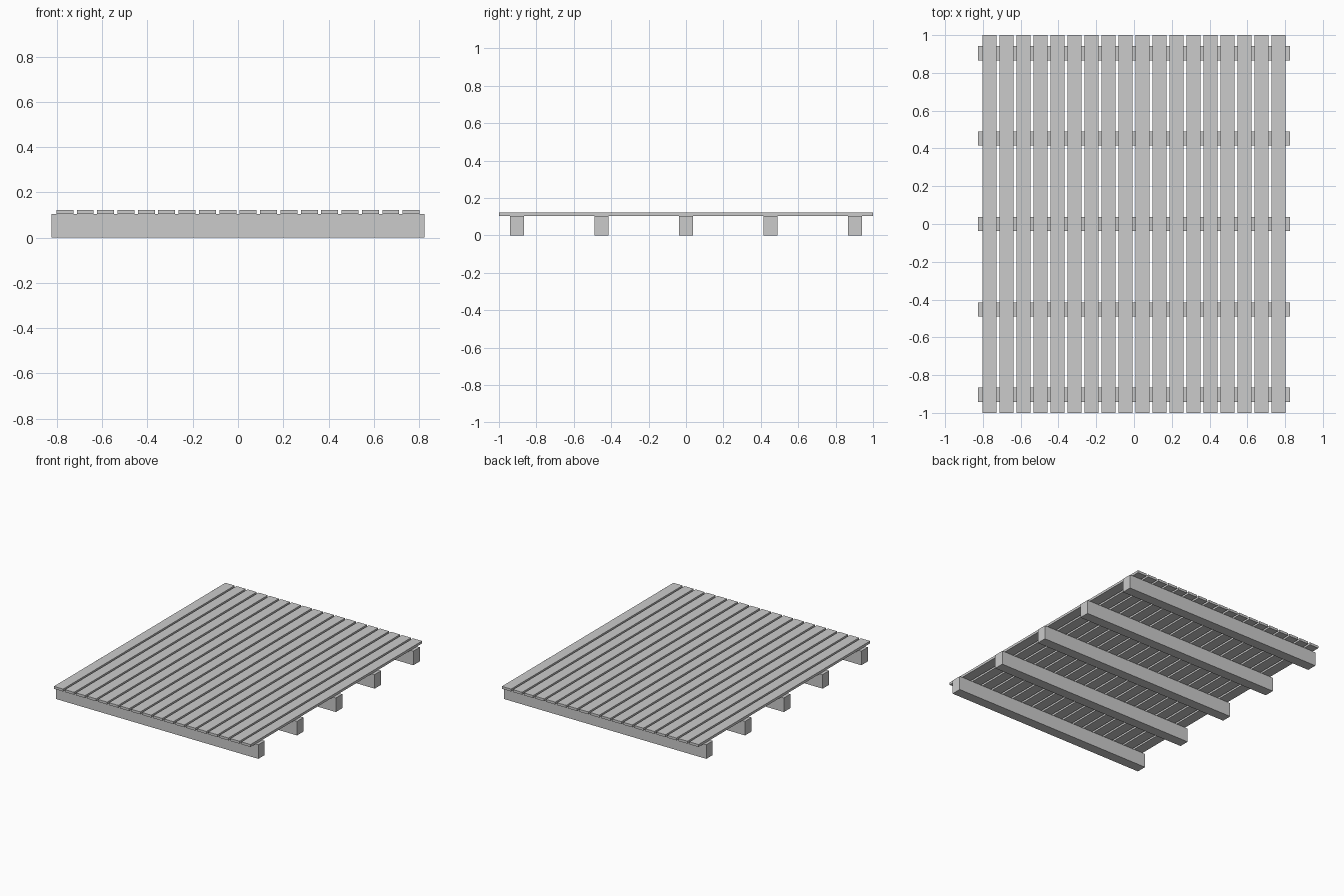
import bpy

if "Cube" in bpy.data.objects:
    bpy.data.objects.remove(bpy.data.objects["Cube"])

BEAM_H, TOP = 0.104, 0.122


def box(name, size, centre):
    bpy.ops.mesh.primitive_cube_add(size=1, location=centre)
    ob = bpy.context.object
    ob.name = name
    ob.scale = size
    bpy.ops.object.transform_apply(location=False, rotation=False, scale=True)
    return ob


# Cross beams underneath
for i in range(5):
    box(f"cross_beam_{i + 1}", (1.65, 0.075, BEAM_H),
        (0, (i - 2) * 0.452, BEAM_H / 2))

# Deck slats running front to back
for i in range(18):
    box(f"deck_slat_{i + 1}", (0.075, 2.0, TOP - BEAM_H),
        ((i - 8.5) * 0.09, 0, (TOP + BEAM_H) / 2))
